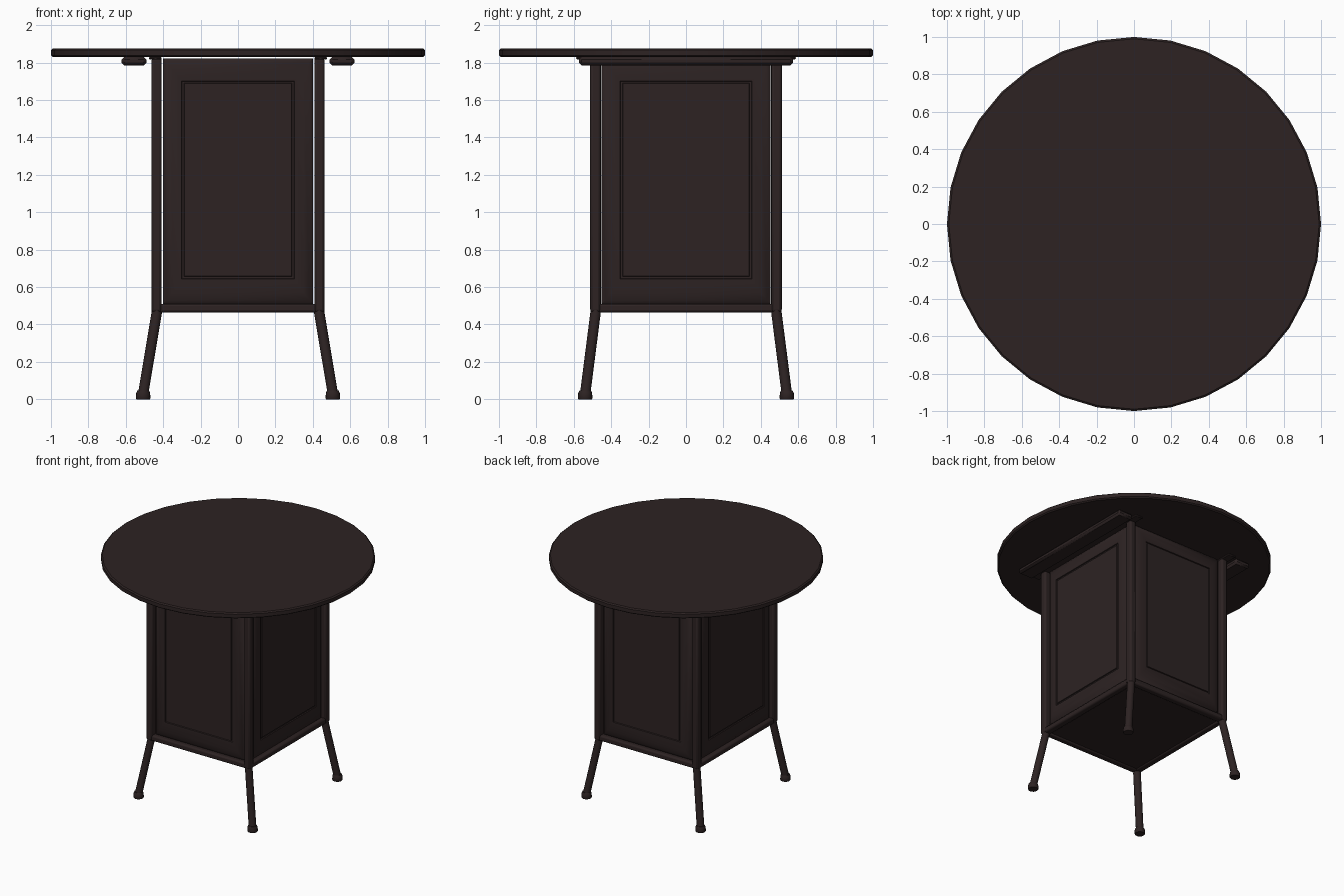
import bpy, bmesh, math
from mathutils import Vector

if "Cube" in bpy.data.objects:
    bpy.data.objects.remove(bpy.data.objects["Cube"])

wood = bpy.data.materials.new("dark brown wood")
wood.diffuse_color = (0.026, 0.0165, 0.0165, 1)
wood.use_nodes = True
wood.node_tree.nodes["Principled BSDF"].inputs["Base Color"].default_value = wood.diffuse_color


def finish(name, bm, bevel=0, segs=2, smooth=True):
    bmesh.ops.recalc_face_normals(bm, faces=bm.faces)
    me = bpy.data.meshes.new(name)
    bm.to_mesh(me)
    bm.free()
    me.materials.append(wood)
    ob = bpy.data.objects.new(name, me)
    bpy.context.collection.objects.link(ob)
    if bevel:
        m = ob.modifiers.new("bevel", 'BEVEL')
        m.width, m.segments = bevel, segs
    if smooth:
        bpy.ops.object.select_all(action='DESELECT')
        ob.select_set(True)
        bpy.context.view_layer.objects.active = ob
        bpy.ops.object.shade_smooth_by_angle(angle=math.radians(35))
    return ob


def box(name, lo, hi, bevel=0.0, segs=2):
    bm = bmesh.new()
    bmesh.ops.create_cube(bm, size=1)
    for v in bm.verts:
        v.co = Vector([(a + b) / 2 + c * (b - a) for a, b, c in zip(lo, hi, v.co)])
    return finish(name, bm, bevel, segs)


def loft(bm, rings):
    """Skin a list of equal-sized point rings and cap both ends."""
    vr = [[bm.verts.new(p) for p in r] for r in rings]
    n = len(vr[0])
    for a, b in zip(vr, vr[1:]):
        for i in range(n):
            j = (i + 1) % n
            bm.faces.new((a[i], a[j], b[j], b[i]))
    bm.faces.new(vr[0][::-1])
    bm.faces.new(vr[-1])


def turned(name, profile, sides):
    """Round part from (x, y, z, radius) stations."""
    bm = bmesh.new()
    loft(bm, [[(x + r * math.cos(2 * math.pi * i / sides),
                y + r * math.sin(2 * math.pi * i / sides), z) for i in range(sides)]
              for x, y, z, r in profile])
    return finish(name, bm)


def panel(name, half, back, edge, face, place):
    """Raised panel with a moulded groove; place maps (u, z, depth) to 3D."""
    loops = [(0, 0.507, 1.823, back), (0, 0.507, 1.823, edge),
             (0.02, 0.53, 1.80, edge + (face - edge) * 0.6),
             (0.05, 0.57, 1.765, face),
             (0.100, 0.643, 1.702, face), (0.103, 0.646, 1.699, face - 0.007),
             (0.112, 0.655, 1.690, face - 0.007), (0.115, 0.658, 1.687, face)]
    bm = bmesh.new()
    rings = []
    for inset, z0, z1, d in loops:
        h = half - inset
        rings.append([place(u, z, d) for u, z in ((-h, z0), (h, z0), (h, z1), (-h, z1))])
    loft(bm, rings)
    return finish(name, bm)


# round table top
turned("table_top", [(0, 0, 1.83, 0.99), (0, 0, 1.838, 1.0),
                     (0, 0, 1.867, 1.0), (0, 0, 1.875, 0.99)], 32)

# raised panels on the four sides
for s, n in ((-1, "front"), (1, "back")):
    panel(n + "_panel", 0.402, 0.455, 0.468, 0.497, lambda u, z, d: (u, s * d, z))
for s, n in ((-1, "left"), (1, "right")):
    panel(n + "_panel", 0.452, 0.408, 0.420, 0.448, lambda u, z, d: (s * d, u, z))

# bottom rails and floor
for s, n in ((-1, "front"), (1, "back")):
    a, b = sorted((s * 0.455, s * 0.508))
    box(n + "_rail", (-0.44, a, 0.465), (0.44, b, 0.51), 0.012)
for s, n in ((-1, "left"), (1, "right")):
    a, b = sorted((s * 0.405, s * 0.458))
    box(n + "_rail", (a, -0.49, 0.465), (b, 0.49, 0.51), 0.012)
box("floor_board", (-0.42, -0.47, 0.475), (0.42, 0.47, 0.5))

# runners and cleats under the top
for s, n in ((-1, "left"), (1, "right")):
    a, b = sorted((s * 0.409, s * 0.475))
    box(n + "_runner", (a, -0.587, 1.817), (b, 0.587, 1.831), 0.004, 1)
    a, b = sorted((s * 0.49, s * 0.622))
    box(n + "_cleat", (a, -0.572, 1.785), (b, 0.572, 1.831), 0.014, 1)

# corner posts, splayed legs and feet
for sx, nx in ((-1, "left"), (1, "right")):
    for sy, ny in ((-1, "front"), (1, "back")):
        name = ny + "_" + nx
        x, y = sx * 0.435, sy * 0.484
        box(name + "_post", (x - 0.027, y - 0.028, 0.465), (x + 0.027, y + 0.028, 1.825), 0.014)
        fx, fy = sx * 0.507, sy * 0.539
        turned(name + "_leg", [(fx, fy, 0.03, 0.028), (x, y, 0.46, 0.028),
                               (x, y, 0.485, 0.026)], 16)
        turned(name + "_foot", [(fx, fy, 0, 0.036), (fx, fy, 0.006, 0.039),
                                (fx, fy, 0.034, 0.037), (fx, fy, 0.047, 0.031)], 16)
